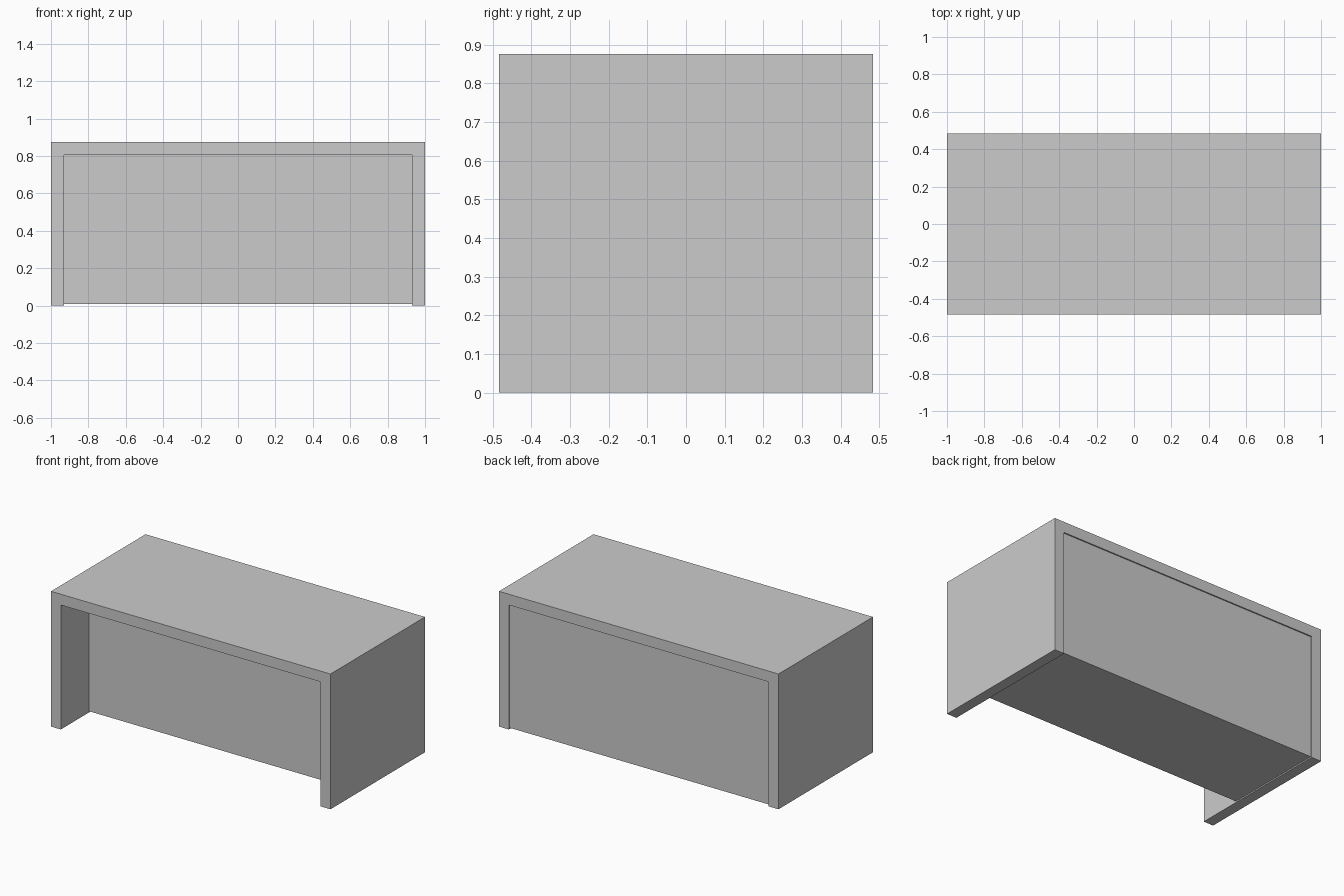
import bpy

if "Cube" in bpy.data.objects:
    bpy.data.objects.remove(bpy.data.objects["Cube"])

W, D, H, T = 2.0, 0.966, 0.875, 0.07   # overall size and board thickness

grey = bpy.data.materials.new("light grey")
grey.diffuse_color = (0.6, 0.6, 0.6, 1)
grey.use_nodes = True
grey.node_tree.nodes["Principled BSDF"].inputs["Base Color"].default_value = grey.diffuse_color


def box(name, x0, x1, y0, y1, z0, z1):
    bpy.ops.mesh.primitive_cube_add(
        size=1, location=((x0 + x1) / 2, (y0 + y1) / 2, (z0 + z1) / 2))
    ob = bpy.context.object
    ob.name = name
    ob.scale = (x1 - x0, y1 - y0, z1 - z0)
    bpy.ops.object.transform_apply(location=False, rotation=False, scale=True)
    ob.data.materials.append(grey)
    return ob


# Frame: one n-shaped profile (sides and top in one piece) extruded in depth
a, b = W / 2, W / 2 - T
outline = [(-a, 0), (-b, 0), (-b, H - T), (b, H - T), (b, 0), (a, 0), (a, H), (-a, H)]
mesh = bpy.data.meshes.new("outer_frame")
n = len(outline)
verts = [(x, y, z) for y in (-D / 2, D / 2) for x, z in outline]
faces = [tuple(range(n)), tuple(reversed(range(n, 2 * n)))]
faces += [(i, i + n, (i + 1) % n + n, (i + 1) % n) for i in range(n)]
mesh.from_pydata(verts, [], faces)
mesh.materials.append(grey)
frame = bpy.data.objects.new("outer_frame", mesh)
bpy.context.collection.objects.link(frame)

# Cabinet body filling the rear of the frame, slightly inset at back and bottom
box("cabinet_body", -b, b, -0.195, D / 2 - 0.008, 0.008, H - T)
